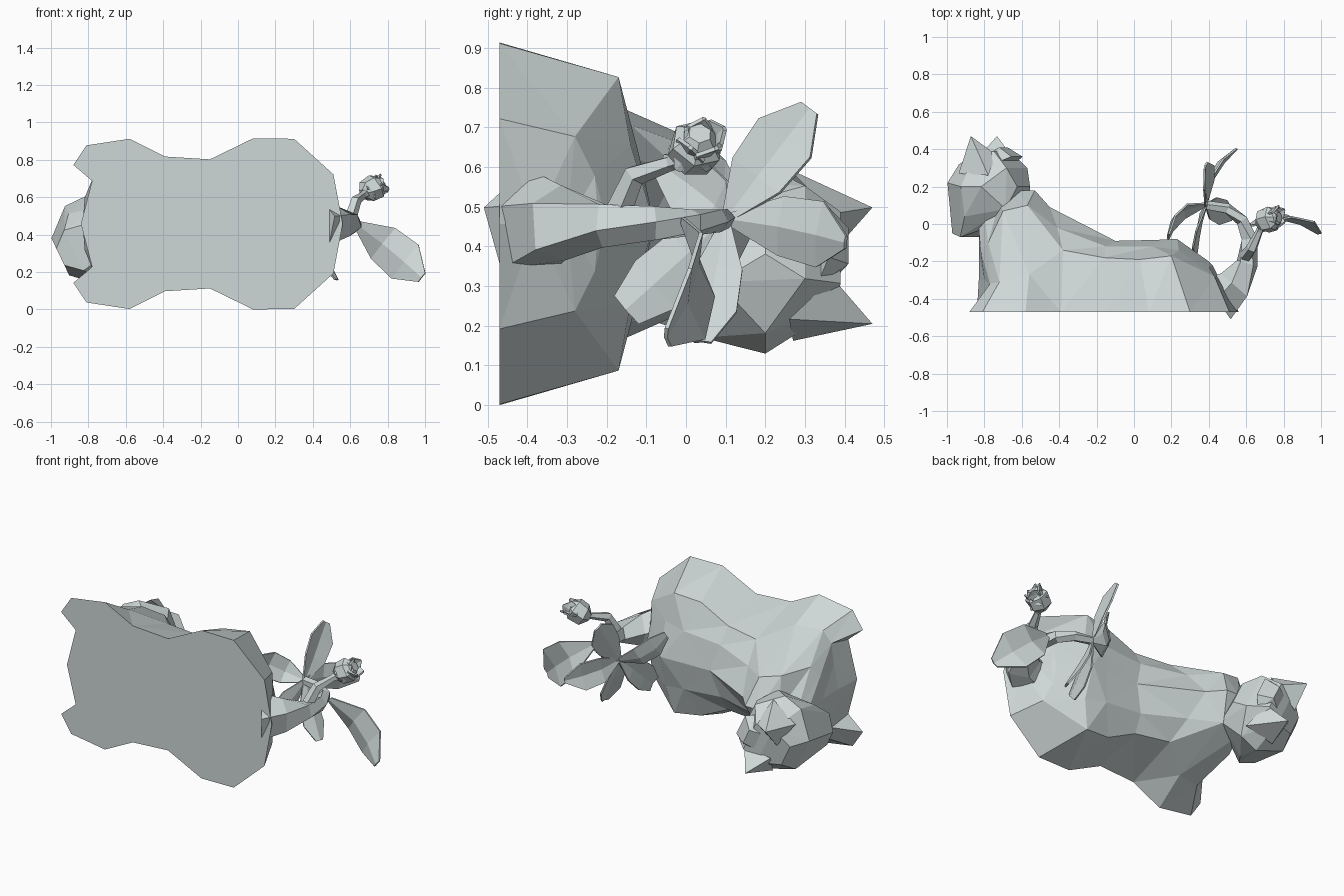
import bpy, bmesh, math
from mathutils import Vector

if "Cube" in bpy.data.objects:
    bpy.data.objects.remove(bpy.data.objects["Cube"])

CZ = 0.457  # mid plane of the body (it lies on its side, its own "up" is +y)
mat = bpy.data.materials.new("pale grey")
mat.diffuse_color = (0.62, 0.68, 0.68, 1)
mat.use_nodes = True
mat.node_tree.nodes["Principled BSDF"].inputs["Base Color"].default_value = mat.diffuse_color


def finish(bm, name):
    bmesh.ops.remove_doubles(bm, verts=bm.verts, dist=0.0005)
    bmesh.ops.recalc_face_normals(bm, faces=bm.faces)
    me = bpy.data.meshes.new(name)
    bm.to_mesh(me)
    bm.free()
    me.materials.append(mat)
    ob = bpy.data.objects.new(name, me)
    bpy.context.collection.objects.link(ob)
    return ob


def tube(name, pts, radii, sides=5):
    """Faceted tube through points, with a radius at each point."""
    bm = bmesh.new()
    pts = [Vector(p) for p in pts]
    rings = []
    for i, p in enumerate(pts):
        d = (pts[min(i + 1, len(pts) - 1)] - pts[max(i - 1, 0)]).normalized()
        q = Vector((0, 0, 1)).rotation_difference(d)
        rings.append([bm.verts.new(p + q @ Vector((math.cos(2 * math.pi * k / sides),
                      math.sin(2 * math.pi * k / sides), 0)) * radii[i]) for k in range(sides)])
    for a, b in zip(rings, rings[1:]):
        for k in range(sides):
            j = (k + 1) % sides
            bm.faces.new((a[k], a[j], b[j], b[k]))
    bm.faces.new(rings[0])
    bm.faces.new(rings[-1])
    return finish(bm, name)


def leaf(name, base, tip, width, side, bow=0.03, blunt=0.35):
    """Folded leaf: a midrib with two wings, bowed along its length."""
    bm = bmesh.new()
    base, tip = Vector(base), Vector(tip)
    d = (tip - base).normalized()
    side = Vector(side)
    side = (side - d * side.dot(d)).normalized()
    up = side.cross(d)
    rows = []
    for t, w in ((0, .15), (.38, .9), (.72, 1), (1, blunt)):
        c = base.lerp(tip, t) + up * bow * math.sin(math.pi * t)
        s = side * width / 2 * w
        rows.append([bm.verts.new(v) for v in (c - s, c - up * width * .12 * w, c + s)])
    for a, b in zip(rows, rows[1:]):
        for k in (0, 1):
            bm.faces.new((a[k], a[k + 1], b[k + 1], b[k]))
    ob = finish(bm, name)
    m = ob.modifiers.new("thickness", "SOLIDIFY")
    m.thickness = 0.01
    return ob


def head_hull(name, pts, sides=(-1, 1)):
    """Convex hull of (forward, sideways, height) points in the turned head's frame."""
    bm = bmesh.new()
    for sgn in sides:
        for f, s, y in pts:
            s *= sgn
            bm.verts.new((-.77 - .9 * f - .43 * s, y, .367 - .43 * f + .9 * s))
    bmesh.ops.remove_doubles(bm, verts=bm.verts, dist=0.0005)
    r = bmesh.ops.convex_hull(bm, input=bm.verts)
    bmesh.ops.delete(bm, geom=[v for v in r["geom_interior"] if isinstance(v, bmesh.types.BMVert)],
                     context='VERTS')
    return finish(bm, name)


# body: half sections from chest to rump; base / side / upper as (x, y, half width), then ridge (x, y)
sections = [
    ((-.84, -.47, 0), (-.83, -.3, 0), (-.83, -.15, 0), (-.83, -.02)),
    ((-.78, -.47, .23), (-.80, -.3, .14), (-.82, -.14, .14), (-.80, .05)),
    ((-.88, -.47, .315), (-.77, -.32, .26), (-.78, -.10, .2), (-.72, .12)),
    ((-.81, -.47, .42), (-.72, -.31, .33), (-.70, .07, .19), (-.62, .18)),
    ((-.58, -.47, .455), (-.56, -.27, .34), (-.57, .10, .16), (-.53, .18)),
    ((-.39, -.47, .36), (-.38, -.14, .25), (-.41, -.02, .14), (-.45, .09)),
    ((-.15, -.47, .345), (-.16, -.18, .26), (-.15, -.12, .16), (-.10, -.09)),
    ((.08, -.47, .457), (.03, -.19, .35), (.10, -.12, .18), (.12, -.085)),
    ((.30, -.47, .455), (.20, -.17, .37), (.24, -.14, .2), (.23, -.08)),
    ((.51, -.47, .265), (.43, -.28, .22), (.40, -.23, .12), (.40, -.2)),
    ((.56, -.47, 0), (.51, -.38, 0), (.46, -.3, 0), (.42, -.22)),
]
bm = bmesh.new()
for sgn in (-1, 1):
    rows = [[bm.verts.new((p[0], p[1], CZ + sgn * (p[2] if len(p) > 2 else 0))) for p in s]
            for s in sections]
    for a, b in zip(rows, rows[1:]):
        for k in range(3):
            bm.faces.new((a[k], a[k + 1], b[k + 1], b[k]))
bmesh.ops.remove_doubles(bm, verts=bm.verts, dist=0.0005)
# flat underside closes the open rim
bmesh.ops.holes_fill(bm, edges=[e for e in bm.edges if e.is_boundary], sides=0)
bmesh.ops.triangulate(bm, faces=[f for f in bm.faces if len(f.verts) == 4])
finish(bm, "body")

# head, turned to one side
head_hull("head", [(.15, .07, .32), (.2, .11, .22), (.06, .235, .2), (-.06, .235, .2), (.2, .05, -.05),
                   (.12, .12, -.07), (.06, .19, .04), (.03, .13, .37), (-.07, .1, .39),
                   (-.16, .13, .3), (-.2, .08, .2), (-.16, .14, .08), (0, .1, -.03)])
ear = [(.036, .163, .47), (.1, .18, .27), (.09, .05, .36), (-.09, .21, .26), (-.08, .09, .37)]
head_hull("ear_left", ear, (1,))
head_hull("ear_right", ear, (-1,))
head_hull("crown_tuft", [(-.08, .05, .41), (-.16, .07, .36), (0, .06, .37), (-.1, .12, .33)])

# curled tail and the bud on its side shoot
tube("tail", [(.44, -.40, CZ), (.54, -.33, CZ), (.605, -.21, CZ), (.615, -.08, CZ), (.58, .02, .46),
              (.5, .08, .465), (.39, .1, .47)], [.14, .10, .06, .045, .035, .03, .025])
tube("bud_stem", [(.6, -.17, .49), (.63, -.13, .58), (.67, -.04, .61), (.7, .01, .63)],
     [.035, .03, .02, .03])
tube("bud", [(.67, -.01, .615), (.69, .01, .63), (.74, .03, .66), (.775, .035, .685)],
     [.03, .065, .07, .03], 6)
for k in range(5):
    a = 2 * math.pi * k / 5
    off = Vector((-.5 * math.cos(a), math.sin(a), .8 * math.cos(a)))
    b = Vector((.70, .015, .635))
    leaf(f"bud_petal_{k}", b + off * .06, b + Vector((.085, .03, .05)) + off * .05, .085,
         off.cross(Vector((.85, .2, .45))), .025, .1)

# flower leaves at the tail tip
C = (.39, .1, .47)
leaf("leaf_top", C, (.39, .31, .75), .17, (.3, .8, -.55), .02, .3)
leaf("leaf_back", C, (.55, .40, .41), .17, (.1, 0, 1), .055, .2)
leaf("leaf_left", C, (.19, -.07, .61), .15, (.2, .6, .7), -.05)
leaf("leaf_low", C, (.33, -.15, .24), .16, (.2, .8, -.55), .02, .6)
leaf("leaf_under", C, (.53, .04, .16), .14, (.3, 1, 0), .02)
leaf("leaf_long", (.63, 0, .46), (.985, -.04, .17), .23, (.64, -.15, .77), .08, .25)
